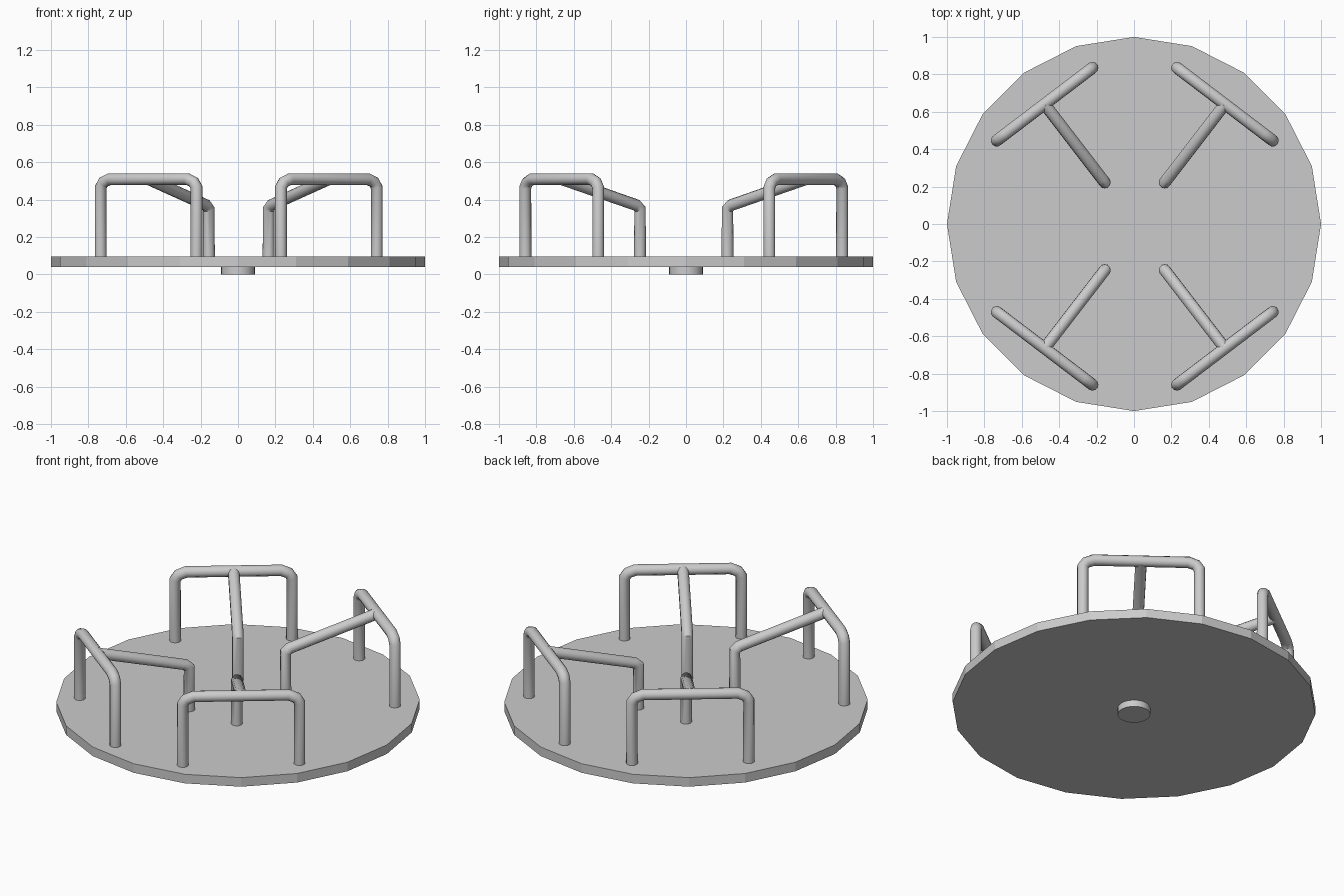
import bpy, bmesh
from math import sin, cos, pi
from mathutils import Vector

if "Cube" in bpy.data.objects:
    bpy.data.objects.remove(bpy.data.objects["Cube"])

TUBE_R = 0.032
CENTRE = (0.004, -0.012, 0)   # centre of the handle layout


def mirror(obj, x=True, y=False):
    mod = obj.modifiers.new("mirror", 'MIRROR')
    mod.use_axis = (x, y, False)
    mod.use_mirror_merge = False


def tube(name, points):
    """Round bar along a path in the +x +y quadrant, mirrored to all four."""
    curve = bpy.data.curves.new(name, 'CURVE')
    curve.dimensions = '3D'
    curve.bevel_depth = TUBE_R
    curve.bevel_resolution = 4
    curve.use_fill_caps = True
    spline = curve.splines.new('POLY')
    spline.points.add(len(points) - 1)
    for p, co in zip(spline.points, points):
        p.co = (*co, 1)
    obj = bpy.data.objects.new(name, curve)
    obj.location = CENTRE
    bpy.context.collection.objects.link(obj)
    bpy.ops.object.select_all(action='DESELECT')
    obj.select_set(True)
    bpy.context.view_layer.objects.active = obj
    bpy.ops.object.convert(target='MESH')
    obj = bpy.context.object
    bpy.ops.object.shade_smooth_by_angle(angle=0.6)
    mirror(obj, True, True)
    return obj


# deck: one half of a 20-sided disc, mirrored to leave the centre seam
bm = bmesh.new()
ring = [bm.verts.new((cos(a), sin(a), 0.04))
        for a in (-pi / 2 + i * pi / 10 for i in range(11))]
base = bm.faces.new(ring)
out = bmesh.ops.extrude_face_region(bm, geom=[base], use_keep_orig=True)
for v in out["geom"]:
    if isinstance(v, bmesh.types.BMVert):
        v.co.z = 0.095
bmesh.ops.recalc_face_normals(bm, faces=bm.faces)
seam = [f for f in bm.faces if all(abs(v.co.x) < 1e-4 for v in f.verts)]
bmesh.ops.delete(bm, geom=seam, context='FACES_ONLY')
mesh = bpy.data.meshes.new("deck")
bm.to_mesh(mesh)
bm.free()
deck = bpy.data.objects.new("deck", mesh)
bpy.context.collection.objects.link(deck)
mirror(deck)

# hub under the deck
bpy.ops.mesh.primitive_cylinder_add(vertices=24, radius=0.09, depth=0.045,
                                    location=(0, 0, 0.0225))
bpy.context.object.name = "hub"
bpy.ops.object.shade_smooth_by_angle(angle=0.6)

# outer handle: two posts joined by a level rail with softened corners
a, b = Vector((0.226, 0.847, 0)), Vector((0.738, 0.458, 0))
u = (b - a).normalized()
steps = [(0, 0.085), (0, 0.465), (0.018, 0.493), (0.06, 0.51)]
left = [a + u * d + Vector((0, 0, z)) for d, z in steps]
right = [b - u * d + Vector((0, 0, z)) for d, z in reversed(steps)]
tube("outer_handle", left + right)

# inner brace: short post, then a rail rising to the middle of the handle
foot = Vector((0.16, 0.234, 0))
top = (a + b) / 2 + Vector((0, 0, 0.51))
w = (Vector((top.x, top.y, 0)) - foot).normalized()
tube("inner_brace", [foot + Vector((0, 0, 0.085)),
                     foot + Vector((0, 0, 0.35)),
                     foot + w * 0.025 + Vector((0, 0, 0.371)),
                     top])
